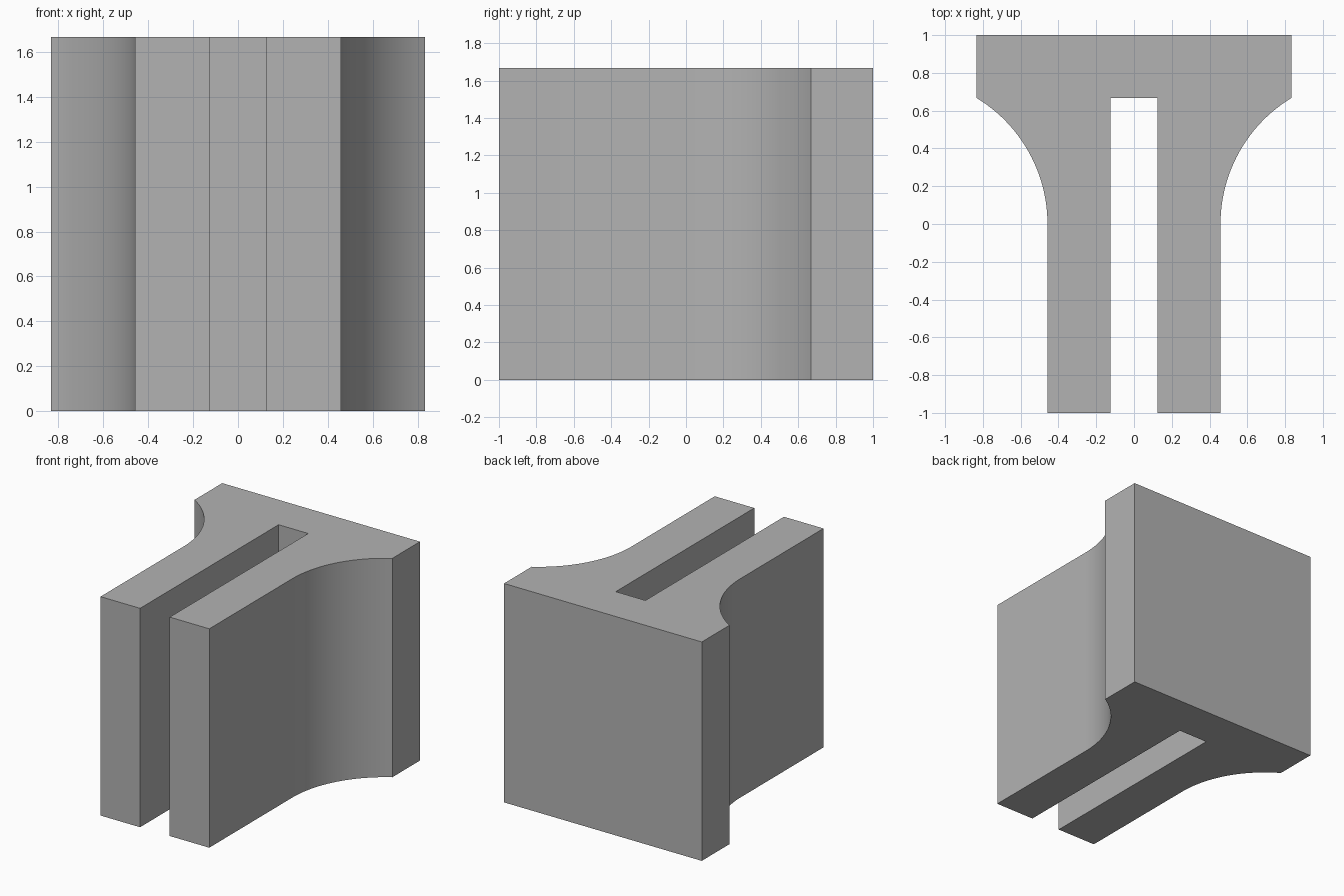
import bpy
import bmesh
from math import atan2, cos, sin

cube = bpy.data.objects.get("Cube")
if cube:
    bpy.data.objects.remove(cube, do_unlink=True)

HEIGHT = 1.667
HALF_WIDTH = 0.833     # back plate
LEG_OUTER = 0.458      # outer face of each leg
SLOT_HALF = 0.125      # inner face of each leg
SHOULDER_Y = 0.667     # front of the plate and end of the slot
ARC_STEPS = 24

# Plain grey material
grey = bpy.data.materials.new("plain_grey")
grey.use_nodes = True
colour = (0.45, 0.45, 0.45, 1.0)
grey.diffuse_color = colour
grey.node_tree.nodes["Principled BSDF"].inputs["Base Color"].default_value = colour

# Concave fillet, tangent to the leg and ending at the plate corner
flare = HALF_WIDTH - LEG_OUTER
radius = (flare ** 2 + SHOULDER_Y ** 2) / (2 * flare)
sweep = atan2(SHOULDER_Y, radius - flare)
fillet = []
for i in range(ARC_STEPS + 1):
    a = sweep * i / ARC_STEPS
    fillet.append((LEG_OUTER + radius * (1 - cos(a)), radius * sin(a)))

# Left half of the outline, mirrored to close the profile
half = [(SLOT_HALF, SHOULDER_Y), (SLOT_HALF, -1), (LEG_OUTER, -1), *fillet, (HALF_WIDTH, 1)]
outline = half + [(-x, y) for x, y in reversed(half)]

# Extrude the profile upwards
bm = bmesh.new()
base = bm.faces.new([bm.verts.new((x, y, 0)) for x, y in outline])
top = bmesh.ops.extrude_face_region(bm, geom=[base])["geom"]
bmesh.ops.translate(bm, vec=(0, 0, HEIGHT),
                    verts=[v for v in top if isinstance(v, bmesh.types.BMVert)])
bmesh.ops.recalc_face_normals(bm, faces=bm.faces)
mesh = bpy.data.meshes.new("slotted_bracket")
bm.to_mesh(mesh)
bm.free()
mesh.materials.append(grey)

bracket = bpy.data.objects.new("slotted_bracket", mesh)
bpy.context.collection.objects.link(bracket)

# Smooth fillets with sharp edges kept
bpy.ops.object.select_all(action="DESELECT")
bracket.select_set(True)
bpy.context.view_layer.objects.active = bracket
bpy.ops.object.shade_smooth_by_angle(angle=0.3)
